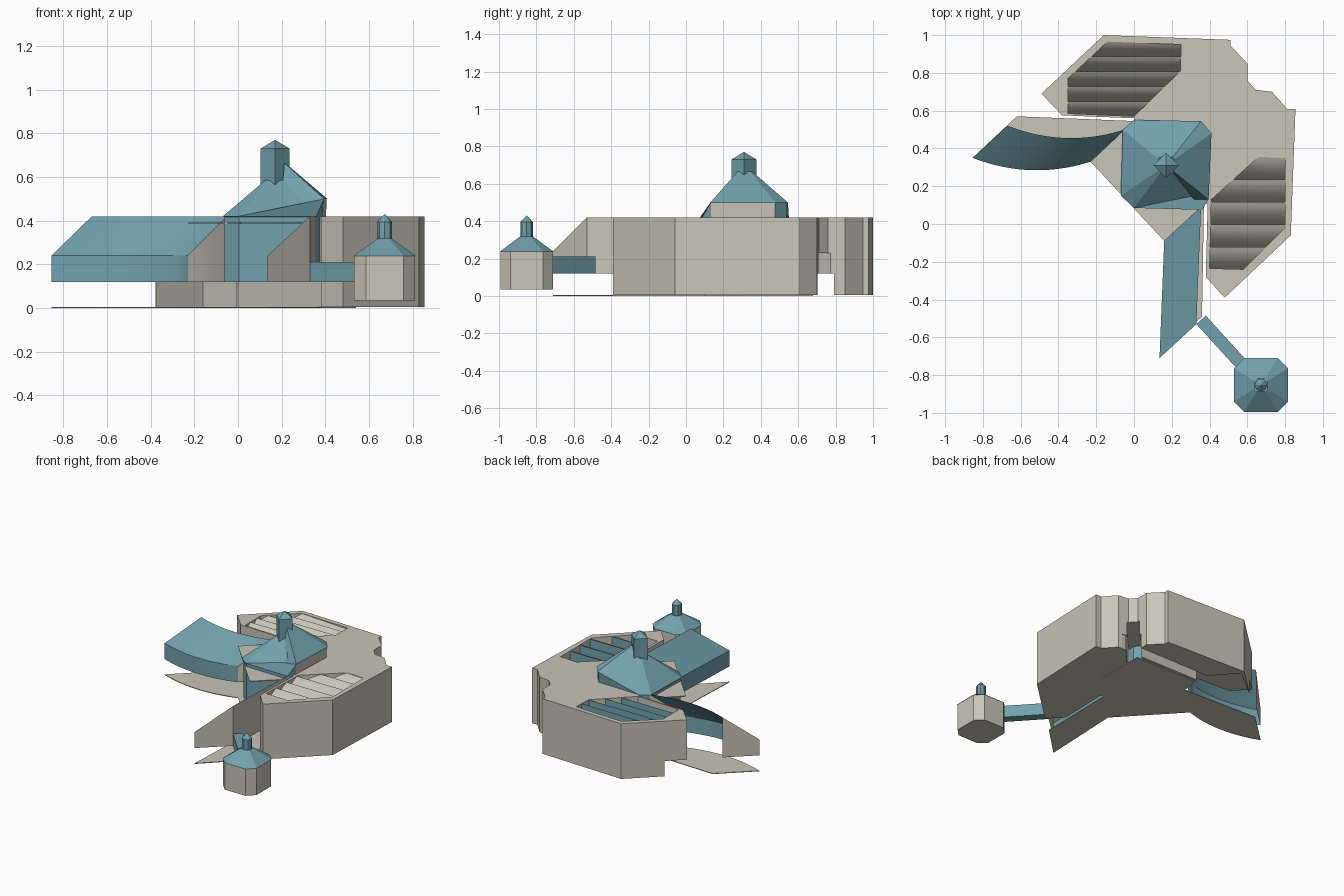
import bpy, bmesh, math
from mathutils import Vector

cube = bpy.data.objects.get("Cube")
if cube:
    bpy.data.objects.remove(cube)


def material(name, rgb):
    m = bpy.data.materials.new(name)
    m.use_nodes = True
    m.diffuse_color = (*rgb, 1)
    m.node_tree.nodes["Principled BSDF"].inputs["Base Color"].default_value = (*rgb, 1)
    return m


BEIGE = material("beige stone", (0.58, 0.56, 0.48))
TEAL = material("teal metal", (0.17, 0.36, 0.42))


def finish(name, bm, mats, rule=None, fix=True):
    if fix:
        bmesh.ops.recalc_face_normals(bm, faces=bm.faces)
    bm.normal_update()
    if rule:
        for f in bm.faces:
            f.material_index = rule(f)
    mesh = bpy.data.meshes.new(name)
    bm.to_mesh(mesh)
    bm.free()
    for m in mats:
        mesh.materials.append(m)
    ob = bpy.data.objects.new(name, mesh)
    bpy.context.collection.objects.link(ob)
    return ob


def loft(name, rings, mats, rule=None):
    """Closed skin through rings with equal point counts."""
    bm = bmesh.new()
    vs = [[bm.verts.new(p) for p in r] for r in rings]
    for a, b in zip(vs, vs[1:]):
        for i in range(len(a)):
            j = (i + 1) % len(a)
            bm.faces.new((a[i], a[j], b[j], b[i]))
    bm.faces.new(vs[0][::-1])
    bm.faces.new(vs[-1])
    return finish(name, bm, mats, rule)


def prism(name, pts, z0, z1, mat):
    return loft(name, [[(x, y, z) for x, y in pts] for z in (z0, z1)], [mat])


def cut(ob, cutter):
    """Subtract the cutter, then remove it."""
    cutter.hide_render = True
    mod = ob.modifiers.new("cut", "BOOLEAN")
    mod.operation, mod.solver, mod.object = "DIFFERENCE", "EXACT", cutter
    bpy.context.view_layer.objects.active = ob
    bpy.ops.object.modifier_apply(modifier=mod.name)
    bpy.data.objects.remove(cutter)


def bow(a, b, sag, n=12):
    """Points from a to b, bowed towards the front."""
    a, b = Vector(a), Vector(b)
    return [tuple(a.lerp(b, i / n) - Vector((0, sag * 4 * (i / n) * (1 - i / n)))) for i in range(n + 1)]


def smooth(ob):
    bpy.ops.object.select_all(action="DESELECT")
    ob.select_set(True)
    bpy.context.view_layer.objects.active = ob
    bpy.ops.object.shade_smooth_by_angle(angle=math.radians(30))


# Main hall with two lobes and an alcove at the back
hall = prism("main_hall", [
    (-0.16, 1.0), (-0.49, 0.69), (-0.38, 0.575), (0.0, 0.56),
    (0.39, 0.1), (0.38, -0.28), (0.48, -0.39), (0.83, -0.06), (0.855, 0.61), (0.81, 0.61),
    (0.73, 0.7), (0.645, 0.71), (0.6, 0.76), (0.6, 0.85), (0.51, 0.945), (0.51, 0.975)],
    0.005, 0.42, BEIGE)

# Open ground-level passage under the right lobe, and the back doorway to the tower
cut(hall, prism("passage_cutter", [
    (-0.6, 0.5), (-0.02, 0.5), (0.02, 0.7), (0.7, 0.7), (0.7, 0.79), (0.0, 0.79),
    (-0.16, 0.97), (-0.375, 0.795), (-0.6, 0.8)], -0.1, 0.12, BEIGE))
cut(hall, prism("doorway_cutter", [
    (0.3, 0.5), (0.4, 0.42), (0.66, 0.7), (0.62, 0.79)], -0.1, 0.23, BEIGE))

# Roof recesses filled with sawtooth skylights (outlines run counter-clockwise)
ROWS, FLOOR, RISE = 5, 0.32, 0.098
LOBES = {
    "right": [(-0.35, 0.585), (0.0, 0.57), (0.245, 0.81), (0.25, 0.95),
              (-0.14, 0.965), (-0.35, 0.77)],
    "left": [(0.4, -0.235), (0.58, -0.24), (0.8, -0.02), (0.8, 0.35),
             (0.66, 0.355), (0.41, 0.13)],
}
for side, outline in LOBES.items():
    cut(hall, prism("recess_cutter", outline, FLOOR - 0.002, 0.6, BEIGE))
    ys = [p[1] for p in outline]
    y0, pitch = min(ys), (max(ys) - min(ys)) / ROWS
    profile = []
    for r in range(ROWS):
        for k in range(9):
            t = k / 8
            profile.append((y0 + pitch * (r + t), FLOOR + RISE * (t + 0.17 * math.sin(math.pi * t))))
    profile.append((y0 + pitch * ROWS, FLOOR))
    bm = bmesh.new()
    a, b = [[bm.verts.new((x, y, z)) for y, z in profile] for x in (-1, 1)]
    for i in range(len(profile) - 1):
        bm.faces.new((a[i], b[i], b[i + 1], a[i + 1]))
    for p, q in zip(outline, outline[1:] + outline[:1]):
        bmesh.ops.bisect_plane(bm, geom=bm.verts[:] + bm.edges[:] + bm.faces[:],
                               plane_co=(*p, 0), plane_no=(q[1] - p[1], p[0] - q[0], 0),
                               clear_outer=True)
    smooth(finish(side + "_skylights", bm, [BEIGE, TEAL],
                  lambda f: int(abs(f.normal.y) > 0.998), fix=False))


# Raised wings: sloping roof, low wall and end gables
def wing(name, low, high, back_wall):
    bm = bmesh.new()
    rows = [[bm.verts.new((x, y, z)) for x, y in line]
            for line, z in ((low, 0.12), (low, 0.24), (high, 0.42), (high, 0.12))]
    n = len(low)
    for k in range(3 if back_wall else 2):
        for i in range(n - 1):
            f = bm.faces.new((rows[k][i], rows[k][i + 1], rows[k + 1][i + 1], rows[k + 1][i]))
            f.material_index = int(k < 2)
    for i in (0, n - 1):
        bm.faces.new([r[i] for r in rows])
    smooth(finish(name, bm, [BEIGE, TEAL]))


low_curve = bow((-0.855, 0.35), (-0.23, 0.33), 0.055)
wing("right_wing", low_curve, bow((-0.67, 0.52), (-0.05, 0.5), 0.055), False)
wing("front_wing", [(0.135, -0.71), (0.16, -0.09)], [(0.33, -0.53), (0.355, 0.09)], True)

# Thin canopy over the entrance between the wings
prism("entrance_canopy", [(-0.23, 0.33), (0.16, -0.09), (0.345, 0.08), (-0.055, 0.495)],
      0.387, 0.393, BEIGE)

# Ground terrace following the wings
prism("terrace", low_curve + [
    (0.16, -0.09), (0.135, -0.71), (0.36, -0.49), (0.37, 0.1), (0.54, 0.3), (0.54, 0.68),
    (0.02, 0.68), (0.0, 0.545), (-0.62, 0.57)], 0, 0.005, BEIGE)

# Main tower: chamfered plan with eaves raised on the left side
EAVES = [(0.0, 0.085, 0.42), (0.36, 0.075, 0.42), (0.395, 0.13, 0.5), (0.41, 0.48, 0.5),
         (0.355, 0.545, 0.5), (0.0, 0.55, 0.42), (-0.06, 0.5, 0.42), (-0.07, 0.15, 0.42)]
CX, CY = 0.17, 0.31


def ring(scale, height):
    return [(CX + (x - CX) * scale, CY + (y - CY) * scale, height(z)) for x, y, z in EAVES]


loft("tower_walls", [ring(0.97, lambda z: 0.12), ring(0.97, lambda z: 0.418),
                     ring(0.985, lambda z: z)], [TEAL, BEIGE],
     lambda f: int(f.normal.x > 0.9 and f.calc_center_median().z > 0.4))
loft("tower_roof", [ring(1, lambda z: z), ring(0.19, lambda z: z + 0.165)], [TEAL])


# Lanterns with pointed caps
def lantern(name, x, y, radius, sides, z0, z1, z2):
    def circle(r, z):
        return [(x + r * math.cos(i * math.tau / sides), y + r * math.sin(i * math.tau / sides), z)
                for i in range(sides)]
    loft(name, [circle(radius, z0), circle(radius, z1), circle(0.001, z2)], [TEAL])


lantern("tower_lantern", CX, CY, 0.067, 4, 0.5, 0.73, 0.77)

# Detached pavilion and the bridge to the front wing
PX, PY = 0.672, -0.852


def octagon(s, z):
    a, b = 0.143 * s, 0.088 * s
    return [(PX + x, PY + y, z) for x, y in
            ((-b, -a), (b, -a), (a, -b), (a, b), (b, a), (-b, a), (-a, b), (-a, -b))]


loft("pavilion_walls", [octagon(0.98, 0.035), octagon(0.98, 0.24)], [BEIGE])
loft("pavilion_roof", [octagon(1, 0.238), octagon(0.24, 0.318)], [TEAL])
lantern("pavilion_lantern", PX, PY, 0.034, 8, 0.3, 0.395, 0.43)
prism("bridge", [(0.33, -0.53), (0.54, -0.76), (0.585, -0.71), (0.38, -0.485)], 0.12, 0.21, TEAL)
